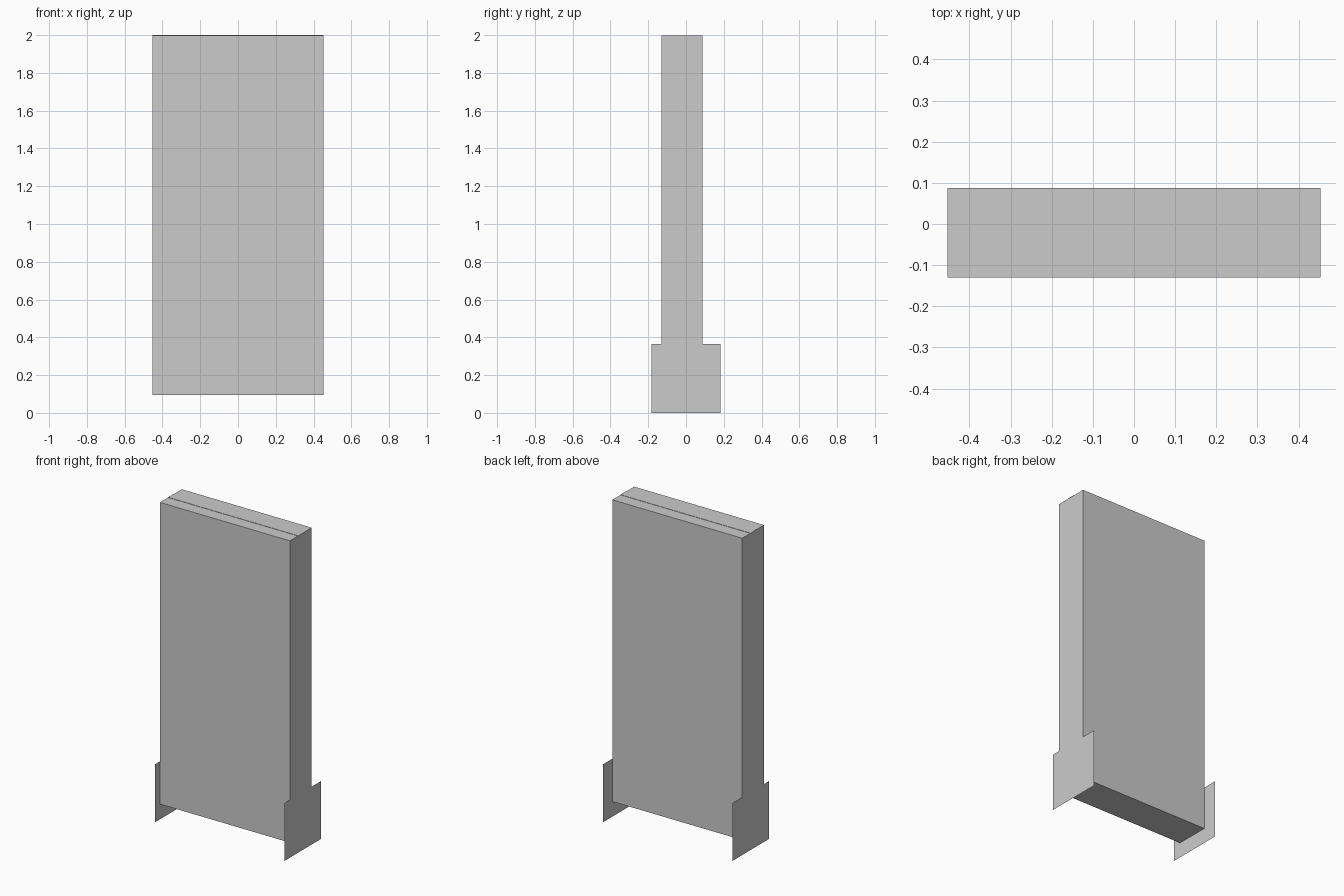
import bpy

if "Cube" in bpy.data.objects:
    bpy.data.objects.remove(bpy.data.objects["Cube"])

W = 0.453                 # half width
FRONT, BACK = -0.13, 0.087  # cabinet depth limits
FOOT_Y, FOOT_Z = 0.182, 0.365
BASE, TOP = 0.095, 2.0


def make_object(name, verts, faces):
    mesh = bpy.data.meshes.new(name)
    mesh.from_pydata(verts, [], faces)
    mesh.update()
    obj = bpy.data.objects.new(name, mesh)
    bpy.context.collection.objects.link(obj)
    return obj


def sleeve(name, y0, y1, z0, z1):
    """Rectangular tube along x; the end panels close it."""
    profile = [(y0, z0), (y1, z0), (y1, z1), (y0, z1)]
    verts = [(x, y, z) for x in (-W, W) for y, z in profile]
    faces = [(i, i + 4, (i + 1) % 4 + 4, (i + 1) % 4) for i in range(4)]
    # wind the faces so the normals point outwards
    return make_object(name, verts, [f[::-1] for f in faces])


# Main slab: front, back, top and underside
sleeve("cabinet_body", FRONT, BACK, BASE, TOP - 0.002)

# Barely raised strip along the top
sleeve("top_strip", -0.05, 0.007, TOP - 0.004, TOP)

# Flat end panels that widen into feet, flush with the slab ends
end_profile = [(-FOOT_Y, 0), (FOOT_Y, 0), (FOOT_Y, FOOT_Z), (BACK, FOOT_Z),
               (BACK, TOP - 0.002), (FRONT, TOP - 0.002),
               (FRONT, FOOT_Z), (-FOOT_Y, FOOT_Z)]
for name, side in (("left_end_panel", -1), ("right_end_panel", 1)):
    order = list(range(len(end_profile)))[::side]
    make_object(name, [(side * W, y, z) for y, z in end_profile], [order])
